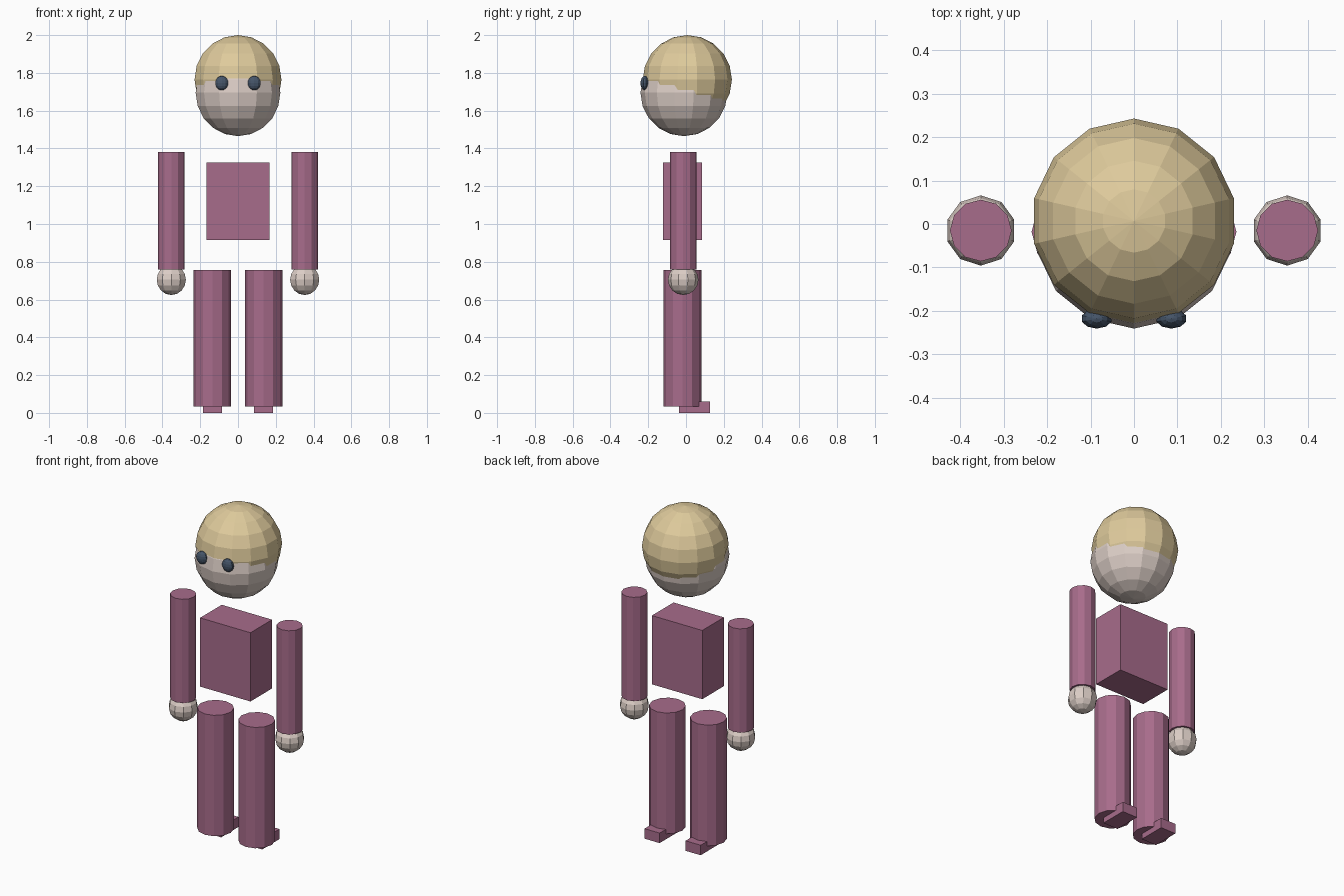
import bpy
import bmesh
from mathutils import Matrix, Vector

if "Cube" in bpy.data.objects:
    bpy.data.objects.remove(bpy.data.objects["Cube"], do_unlink=True)


def make_material(name, rgb):
    mat = bpy.data.materials.new(name)
    mat.use_nodes = True
    mat.diffuse_color = (*rgb, 1)
    mat.node_tree.nodes["Principled BSDF"].inputs["Base Color"].default_value = (*rgb, 1)
    return mat


SUIT = make_material("mauve suit", (0.39, 0.15, 0.26))
SKIN = make_material("pale skin", (0.71, 0.61, 0.56))
HAIR = make_material("blond hair", (0.73, 0.59, 0.33))
EYES = make_material("dark blue eyes", (0.06, 0.09, 0.14))


def finish(name, bm, center, size, mat):
    """Scale the unit shape to its size, place it and colour it."""
    bm.transform(Matrix.Diagonal((*size, 1)))
    mesh = bpy.data.meshes.new(name)
    bm.to_mesh(mesh)
    bm.free()
    mesh.materials.append(mat)
    obj = bpy.data.objects.new(name, mesh)
    obj.location = Vector(center)
    bpy.context.collection.objects.link(obj)


def ball(name, center, radii, segments, rings, mat):
    bm = bmesh.new()
    bmesh.ops.create_uvsphere(bm, u_segments=segments, v_segments=rings, radius=1)
    finish(name, bm, center, radii, mat)


def box(name, center, size, mat):
    bm = bmesh.new()
    bmesh.ops.create_cube(bm, size=1)
    finish(name, bm, center, size, mat)


def limb(name, x, y, bottom, top, radius, mat):
    bm = bmesh.new()
    bmesh.ops.create_cone(bm, cap_ends=True, segments=12, radius1=1, radius2=1, depth=1)
    finish(name, bm, (x, y, (bottom + top) / 2), (radius, radius, top - bottom), mat)


# Head, with a slightly larger hair ball set up and back over it
ball("head", (0, -0.011, 1.695), (0.23,) * 3, 14, 10, SKIN)
ball("hair", (0, 0.007, 1.764), (0.236,) * 3, 14, 10, HAIR)

# Torso
box("torso", (0, -0.018, 1.12), (0.334, 0.205, 0.412), SUIT)

# Paired parts
for side, s in (("left", 1), ("right", -1)):
    ball(side + "_eye", (s * 0.086, -0.218, 1.746), (0.036, 0.023, 0.038), 10, 8, EYES)
    limb(side + "_arm", s * 0.353, -0.015, 0.758, 1.38, 0.071, SUIT)
    ball(side + "_hand", (s * 0.353, -0.015, 0.705), (0.081,) * 3, 10, 8, SKIN)
    limb(side + "_leg", s * 0.136, -0.018, 0.033, 0.757, 0.1, SUIT)
    box(side + "_foot", (s * 0.136, 0.045, 0.03), (0.1, 0.164, 0.06), SUIT)
